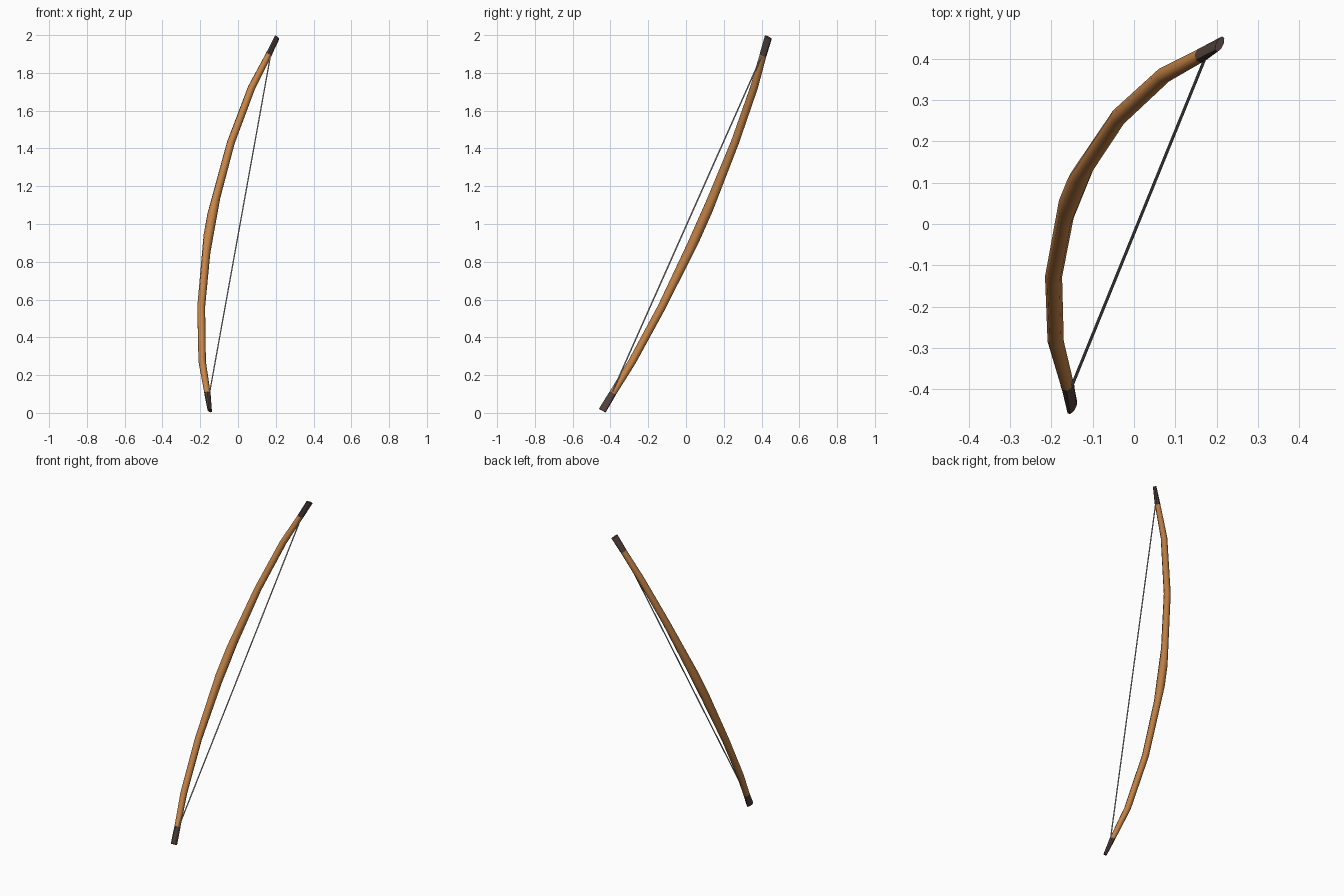
import bpy, bmesh, math
from mathutils import Vector

if "Cube" in bpy.data.objects:
    bpy.data.objects.remove(bpy.data.objects["Cube"])

# Bow frame: origin mid-string, D along the string, B towards the back of the arc, W across
MID = Vector((0.011, 0.005, 1.0))
D = Vector((0.163, 0.401, 0.902)).normalized()
B = Vector((-0.903, 0.428, -0.028))
B = (B - D * B.dot(D)).normalized()
W = D.cross(B)


def material(name, rgb):
    m = bpy.data.materials.new(name)
    m.diffuse_color = (*rgb, 1)
    m.use_nodes = True
    m.node_tree.nodes["Principled BSDF"].inputs["Base Color"].default_value = m.diffuse_color
    return m


wood = material("warm wood", (0.57, 0.235, 0.065))
dark = material("dark horn", (0.085, 0.054, 0.046))
grey = material("string grey", (0.46, 0.46, 0.46))


def sweep(name, rings, sides, mat):
    """Loft rings (s along, t outward, half width, half thickness, lean along s)."""
    bm = bmesh.new()
    loops = []
    k = 1 / math.cos(math.pi / sides)
    for i, (s, t, hw, ht, lean) in enumerate(rings):
        a, b = rings[max(i - 1, 0)], rings[min(i + 1, len(rings) - 1)]
        out = W.cross(D * (b[0] - a[0]) + B * (b[1] - a[1])).normalized()
        if out.dot(B) < 0:
            out = -out
        loop = []
        for j in range(sides):
            ang = 2 * math.pi * (j + 0.5) / sides
            u, v = k * math.cos(ang), k * math.sin(ang)
            loop.append(bm.verts.new(MID + D * (s + lean * v) + B * t + W * (hw * u) + out * (ht * v)))
        loops.append(loop)
    for l0, l1 in zip(loops, loops[1:]):
        for j in range(sides):
            n = (j + 1) % sides
            bm.faces.new((l0[j], l0[n], l1[n], l1[j]))
    bm.faces.new(loops[0])
    bm.faces.new(loops[-1])
    bmesh.ops.recalc_face_normals(bm, faces=bm.faces)
    me = bpy.data.meshes.new(name)
    bm.to_mesh(me)
    bm.free()
    me.materials.append(mat)
    ob = bpy.data.objects.new(name, me)
    bpy.context.collection.objects.link(ob)
    bpy.ops.object.select_all(action='DESELECT')
    ob.select_set(True)
    bpy.context.view_layer.objects.active = ob
    bpy.ops.object.shade_smooth_by_angle(angle=math.radians(50))


# Wooden stave, mirrored about the grip; grip rings lean towards the middle on the outer side
half = [(0.110, 0.174, 0.025, 0.024, -0.05), (0.482, 0.141, 0.020, 0.019, 0),
        (0.805, 0.077, 0.019, 0.018, 0), (0.997, 0.011, 0.0175, 0.0145, 0)]
stave = [(-s, t, w, h, -l) for s, t, w, h, l in reversed(half)] + half
sweep("bow_stave", stave, 8, wood)

# Dark tips, mirrored
for label, sign in (("upper", 1), ("lower", -1)):
    tip = [(0.994, 0.012, 0.0180, 0.0150), (1.096, -0.020, 0.0205, 0.0085)]
    sweep(label + "_tip", [(sign * s, t, w, h, 0) for s, t, w, h in tip], 8, dark)

# String
sweep("bow_string", [(-1.0, 0, 0.0032, 0.0032, 0), (1.0, 0, 0.0032, 0.0032, 0)], 6, grey)
